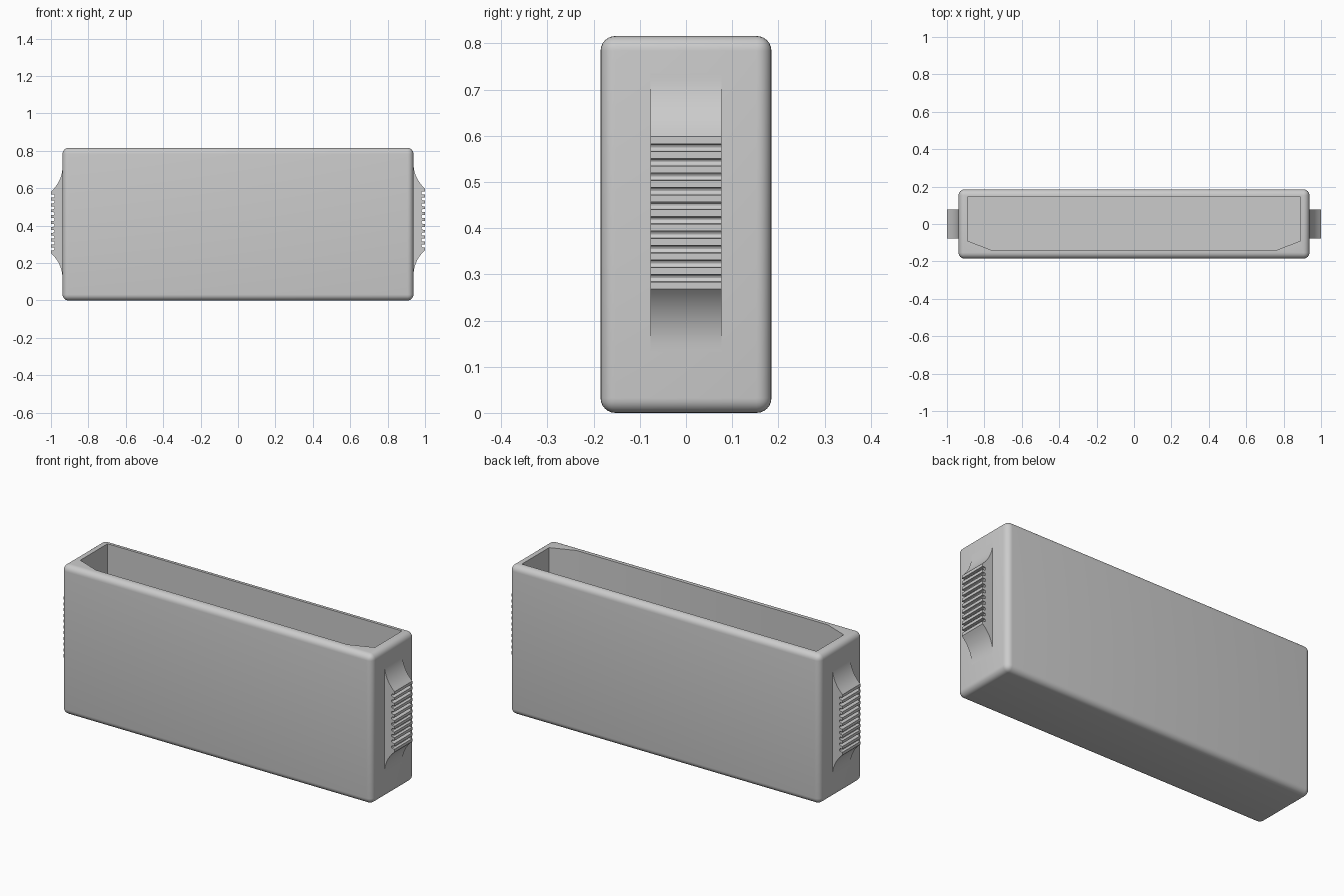
import bpy
import bmesh
from math import sin, cos, pi, asin

cube = bpy.data.objects.get("Cube")
if cube:
    bpy.data.objects.remove(cube, do_unlink=True)

grey = bpy.data.materials.new("plain grey")
grey.use_nodes = True
colour = (0.6, 0.6, 0.6, 1)
grey.diffuse_color = colour
grey.node_tree.nodes["Principled BSDF"].inputs["Base Color"].default_value = colour

HALF_X, HALF_Y, HEIGHT = 0.938, 0.185, 0.816


def finish(name, bm):
    bmesh.ops.recalc_face_normals(bm, faces=bm.faces)
    mesh = bpy.data.meshes.new(name)
    bm.to_mesh(mesh)
    bm.free()
    mesh.materials.append(grey)
    obj = bpy.data.objects.new(name, mesh)
    bpy.context.collection.objects.link(obj)
    return obj


def prism(name, points, offset):
    """Extrude a closed outline of 3D points along the offset."""
    bm = bmesh.new()
    face = bm.faces.new([bm.verts.new(p) for p in points])
    side = bmesh.ops.extrude_face_region(bm, geom=[face])
    moved = [v for v in side["geom"] if isinstance(v, bmesh.types.BMVert)]
    bmesh.ops.translate(bm, verts=moved, vec=offset)
    return finish(name, bm)


def smooth(obj):
    bpy.ops.object.select_all(action='DESELECT')
    obj.select_set(True)
    bpy.context.view_layer.objects.active = obj
    bpy.ops.object.shade_smooth_by_angle(angle=pi / 6)


# Rounded outer block
bm = bmesh.new()
bmesh.ops.create_cube(bm, size=1)
bmesh.ops.scale(bm, vec=(2 * HALF_X, 2 * HALF_Y, HEIGHT), verts=bm.verts)
bmesh.ops.translate(bm, vec=(0, 0, HEIGHT / 2), verts=bm.verts)
bmesh.ops.bevel(bm, geom=bm.edges[:], offset=0.032, segments=6,
                profile=0.5, affect='EDGES')
case_body = finish("case_body", bm)

# Pocket with two clipped front corners
half = [(0.89, 0.145), (0.89, -0.09), (0.76, -0.14)]
outline = half + [(-x, y) for x, y in reversed(half)]
pocket = prism("pocket_cutter", [(x, y, 0.045) for x, y in outline], (0, 0, 1))
pocket.hide_render = True
cut = case_body.modifiers.new("pocket", 'BOOLEAN')
cut.operation = 'DIFFERENCE'
cut.solver = 'EXACT'
cut.object = pocket
bpy.context.view_layer.objects.active = case_body
bpy.ops.object.modifier_apply(modifier=cut.name)
bpy.data.objects.remove(pocket, do_unlink=True)
smooth(case_body)


def flare(z_edge, z_wall, steps=10):
    """Concave arc from the case wall out to the edge of the grip."""
    rise, depth = abs(z_wall - z_edge), 1 - HALF_X
    radius = (rise ** 2 + depth ** 2) / (2 * depth)
    sign = 1 if z_wall > z_edge else -1
    end = asin(rise / radius)
    return [(HALF_X + radius * (1 - cos(end * i / steps)),
             z_wall - sign * radius * sin(end * i / steps))
            for i in range(steps + 1)]


# Ribbed side grips: flared ends and ten round-bottomed grooves
TOP, BOTTOM, PITCH, RADIUS = 0.598, 0.268, 0.0314, 0.008
profile = [(HALF_X - 0.02, 0.735)] + flare(TOP, 0.735)
for n in range(10):
    z = TOP - 0.0235 - n * PITCH
    profile.append((1, z + RADIUS))
    for i in range(7):
        a = pi * i / 6
        profile.append((0.989 - RADIUS * sin(a), z + RADIUS * cos(a)))
    profile.append((1, z - RADIUS))
profile += flare(BOTTOM, 0.133)[::-1] + [(HALF_X - 0.02, 0.133)]

for name, side, drop in (("left_grip", 1, 0), ("right_grip", -1, 0.016)):
    grip = prism(name, [(side * x, -0.077, z - drop) for x, z in profile],
                 (0, 0.154, 0))
    smooth(grip)
